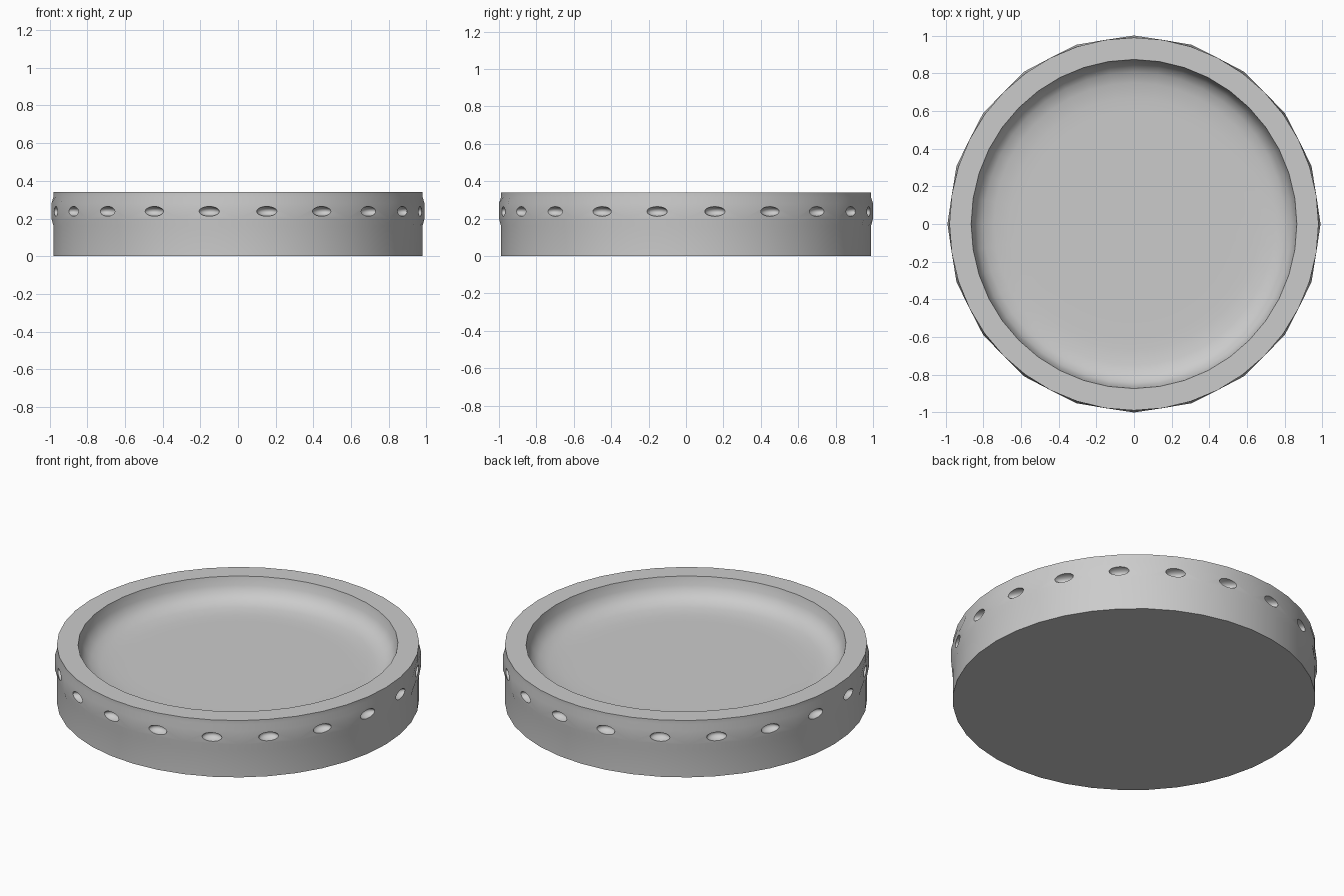
import bpy, bmesh, math
from mathutils import Matrix

cube = bpy.data.objects.get("Cube")
if cube:
    bpy.data.objects.remove(cube, do_unlink=True)

SIDES = 20            # dents round the wall
SEG = SIDES * 2       # points round each ring
SQUASH = 0.99         # slightly narrower in x
WALL = 0.989          # radius of the plain wall
BULGE = 0.011         # swelling of the wall between dents

grey = bpy.data.materials.new("plain grey")
grey.use_nodes = True
grey.diffuse_color = (0.6, 0.6, 0.6, 1)
grey.node_tree.nodes["Principled BSDF"].inputs["Base Color"].default_value = (0.6, 0.6, 0.6, 1)


def add_object(name, bm):
    mesh = bpy.data.meshes.new(name)
    bm.to_mesh(mesh)
    bm.free()
    mesh.materials.append(grey)
    obj = bpy.data.objects.new(name, mesh)
    bpy.context.collection.objects.link(obj)
    return obj


def ring(bm, radius, z, bulge=0):
    """Ring of points; every second one is pushed out by the bulge."""
    pts = []
    for i in range(SEG):
        r = radius + (0 if i % 2 else bulge)
        a = 2 * math.pi * i / SEG
        pts.append(bm.verts.new((r * math.cos(a) * SQUASH, r * math.sin(a), z)))
    return pts


# Dish body: wall with a swollen band, flat rim and shallow rounded hollow
bm = bmesh.new()
profile = [(WALL, 0), (WALL, 0.16), (WALL, 0.2, BULGE), (WALL, 0.28, BULGE),
           (WALL, 0.315), (WALL, 0.34), (0.873, 0.34), (0.862, 0.29),
           (0.842, 0.252), (0.805, 0.224), (0.75, 0.208), (0.67, 0.201),
           (0.6, 0.2), (0.5, 0.2)]
rings = [ring(bm, *p) for p in profile]
for low, high in zip(rings, rings[1:]):
    for i in range(SEG):
        j = (i + 1) % SEG
        bm.faces.new((low[i], low[j], high[j], high[i]))
bm.faces.new(rings[0][::-1])
bm.faces.new(rings[-1])
bmesh.ops.recalc_face_normals(bm, faces=bm.faces)
dish = add_object("dish", bm)

# Oval dents, spaced evenly between the swellings
bm = bmesh.new()
for i in range(SIDES):
    a = 2 * math.pi * (i + 0.5) / SIDES
    place = (Matrix.Diagonal((SQUASH, 1, 1, 1)) @ Matrix.Rotation(a, 4, "Z")
             @ Matrix.Translation((0.992, 0, 0.238))
             @ Matrix.Diagonal((0.045, 0.056, 0.026, 1)))
    bmesh.ops.create_uvsphere(bm, u_segments=16, v_segments=10, radius=1, matrix=place)
cutter = add_object("dent_cutter", bm)
cutter.hide_render = True

cut = dish.modifiers.new("dents", "BOOLEAN")
cut.operation = "DIFFERENCE"
cut.solver = "EXACT"
cut.object = cutter

for obj in bpy.context.selected_objects:
    obj.select_set(False)
bpy.context.view_layer.objects.active = dish
dish.select_set(True)
bpy.ops.object.modifier_apply(modifier=cut.name)
bpy.data.objects.remove(cutter, do_unlink=True)
bpy.ops.object.shade_smooth_by_angle(angle=math.radians(35))
